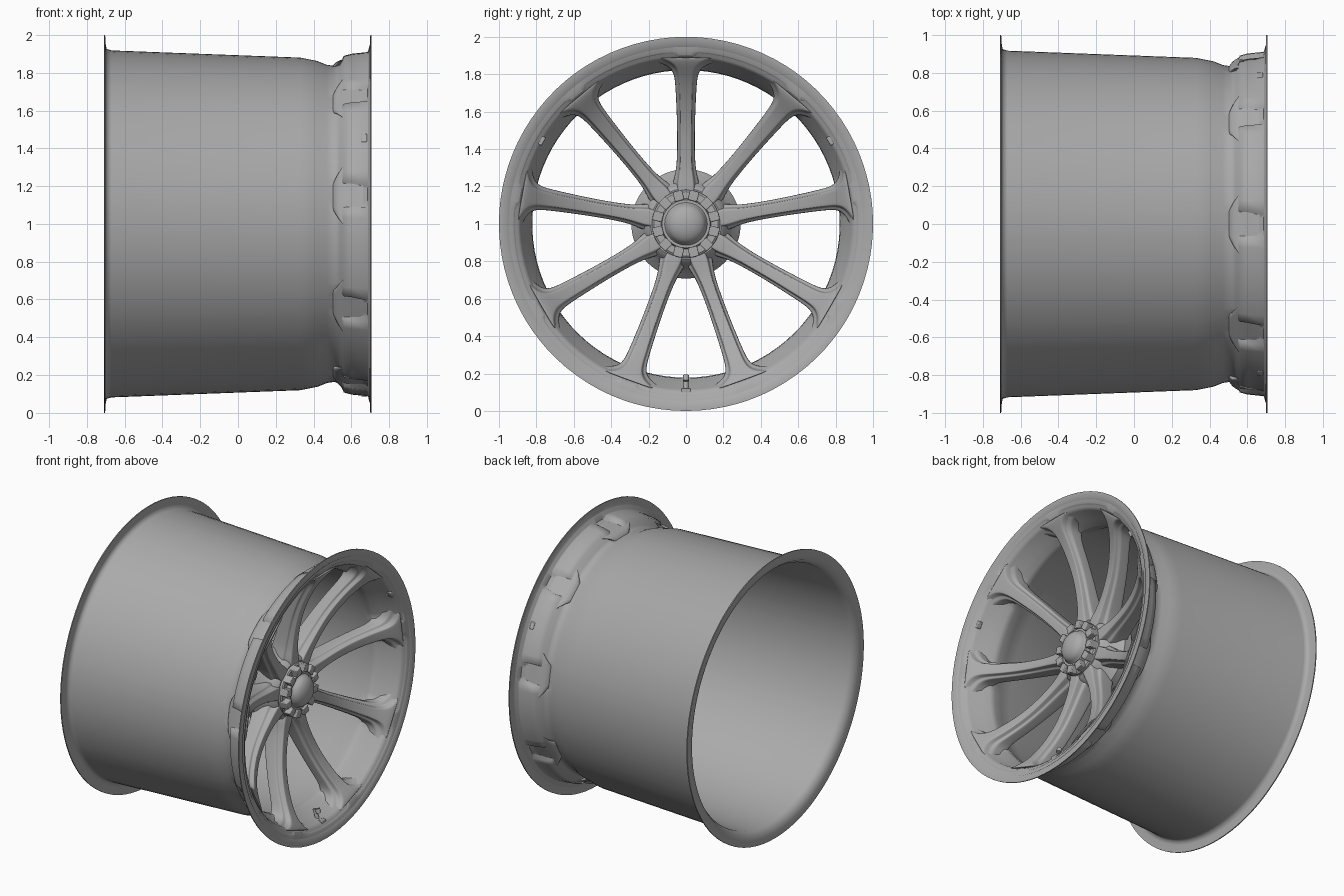
import bpy, bmesh
from math import radians, cos, sin, pi
from mathutils import Matrix

if "Cube" in bpy.data.objects:
    bpy.data.objects.remove(bpy.data.objects["Cube"])

SPOKES = 9
grey = bpy.data.materials.new("dark_grey_metal")
grey.diffuse_color = (.40, .40, .40, 1)
grey.use_nodes = True
grey.node_tree.nodes["Principled BSDF"].inputs["Base Color"].default_value = grey.diffuse_color


def finish(name, bm, angle=35):
    bmesh.ops.recalc_face_normals(bm, faces=bm.faces)
    me = bpy.data.meshes.new(name)
    bm.to_mesh(me)
    bm.free()
    me.materials.append(grey)
    ob = bpy.data.objects.new(name, me)
    bpy.context.collection.objects.link(ob)
    ob.location.z = 1
    bpy.ops.object.select_all(action='DESELECT')
    bpy.context.view_layer.objects.active = ob
    ob.select_set(True)
    bpy.ops.object.shade_smooth_by_angle(angle=radians(angle))
    return ob


def revolve(name, profile, angles, closed=True, radius=None, smooth=35):
    """Spin an (x, r) profile about the wheel axis; radius(i, r, a) may vary r."""
    bm = bmesh.new()
    rings = []
    for a in angles:
        ring = []
        for i, (x, r) in enumerate(profile):
            rr = radius(i, r, a) if radius else r
            t = radians(a)
            ring.append(bm.verts.new((x, rr * cos(t), rr * sin(t))))
        rings.append(ring)
    n, m = len(rings), len(profile)
    for j in range(n):
        p, q = rings[j], rings[(j + 1) % n]
        for i in range(m if closed else m - 1):
            k = (i + 1) % m
            bm.faces.new((p[i], p[k], q[k], q[i]))
    bmesh.ops.remove_doubles(bm, verts=bm.verts, dist=1e-5)
    return finish(name, bm, smooth)


def even(n):
    return [360 * i / n for i in range(n)]


def box(name, x, r, size, deg):
    bm = bmesh.new()
    bmesh.ops.create_cube(bm, size=1, matrix=Matrix.Translation((x, 0, r)) @ Matrix.Diagonal((*size, 1)))
    ob = finish(name, bm)
    ob.rotation_euler.x = radians(deg - 90)
    bev = ob.modifiers.new("bevel", 'BEVEL')
    bev.width = 0.005
    bev.segments = 2
    return ob


# Barrel and both lips, with pockets in the outer bulge behind each spoke
barrel = [(-.71, 1), (-.703, 1), (-.70, .95), (-.695, .926), (-.67, .918), (.33, .88), (.42, .862),
          (.47, .842), (.51, .836), (.54, .848), (.56, .892), (.60, .903), (.685, .912), (.697, .925),
          (.70, 1), (.707, 1), (.706, .955), (.696, .945), (.685, .90), (.665, .884), (.57, .86),
          (.53, .826), (.49, .822), (.42, .845), (.33, .863), (-.66, .90), (-.695, .925), (-.706, .96)]
pocket = {9: .826, 10: .828, 11: .845, 12: .90, 20: .812, 21: .806}


def pocketed(i, r, a):
    d = abs((a - 90 + 20) % 40 - 20)
    f = max(0, min(1, (4.6 - d) / 1.4))
    return r + (pocket.get(i, r) - r) * f


steps = (0, 2, 3.2, 4.6, 8, 12, 16, 20, 24, 28, 32, 35.4, 36.8, 38)
revolve("barrel", barrel, [90 + 40 * k + s for k in range(SPOKES) for s in steps],
        radius=pocketed, smooth=62)

# Spoke: stations of radius, front x, back x, half width
stations = [(.10, .45, .27, .060), (.19, .455, .27, .074), (.24, .455, .28, .066), (.30, .455, .30, .050),
            (.42, .47, .335, .046), (.55, .50, .38, .048), (.67, .55, .43, .053), (.76, .60, .475, .058),
            (.81, .637, .49, .066), (.842, .662, .50, .088), (.868, .680, .52, .13),
            (.89, .690, .56, .19), (.905, .690, .60, .24)]
bm = bmesh.new()
loops = []
for r, xf, xb, w in stations:
    d = xf - xb
    half = [(.55, .0), (.62, .02), (.70, .20), (.74, .26), (.97, .30), (1, .40), (1, .92), (.9, 1)]
    pts = [(u * w, xf - v * d) for u, v in half]
    pts += [(-y, x) for y, x in reversed(pts)]
    # bend the wide outer end round the rim
    loops.append([bm.verts.new((x, y, (r * r - y * y) ** .5 if r > .8 else r)) for y, x in pts])
for p, q in zip(loops, loops[1:]):
    for i in range(len(p)):
        k = (i + 1) % len(p)
        bm.faces.new((p[i], p[k], q[k], q[i]))
bm.faces.new(loops[0])
bm.faces.new(loops[-1])
first = finish("spoke", bm, 60)
sub = first.modifiers.new("smooth", 'SUBSURF')
sub.levels = sub.render_levels = 2
for k in range(1, SPOKES):
    ob = first.copy()
    ob.name = f"spoke_{k + 1}"
    ob.rotation_euler.x = radians(40 * k)
    bpy.context.collection.objects.link(ob)

# Hub body, flaring to a wider mounting plate at the back
revolve("hub", [(.25, .09), (.25, .28), (.265, .292), (.32, .292), (.335, .28), (.36, .25),
                (.40, .225), (.435, .21), (.45, .19), (.45, .09)], even(72))

# Castellated centre nut
revolve("nut_ring", [(.43, .10), (.43, .185), (.465, .182), (.472, .172), (.472, .135), (.50, .128),
                     (.50, .10)], even(60))
for k in range(12):
    box(f"nut_tooth_{k + 1}", .475, .155, (.08, .052, .054), 15 + 30 * k)

# Domed centre cap
dome = [(.44, .114), (.50, .114), (.508, .108)]
dome += [(.508 + .06 * sin(t), .106 * cos(t)) for t in [pi / 2 * i / 8 for i in range(1, 9)]]
revolve("centre_cap", dome, even(48), closed=False)

# Valve stem at the bottom and small lip tabs
for name, x, r, rad, length in (("valve_stem", .62, .855, .013, .08), ("valve_cap", .635, .825, .017, .03)):
    bm = bmesh.new()
    bmesh.ops.create_cone(bm, cap_ends=True, segments=16, radius1=rad, radius2=rad, depth=length,
                          matrix=Matrix.Translation((x, 0, -r)) @ Matrix.Rotation(radians(-20), 4, 'Y'))
    finish(name, bm)
for i, deg in enumerate((30, 150, 270)):
    box(f"lip_tab_{i + 1}", .668, .896, (.03, .05, .035), deg)
